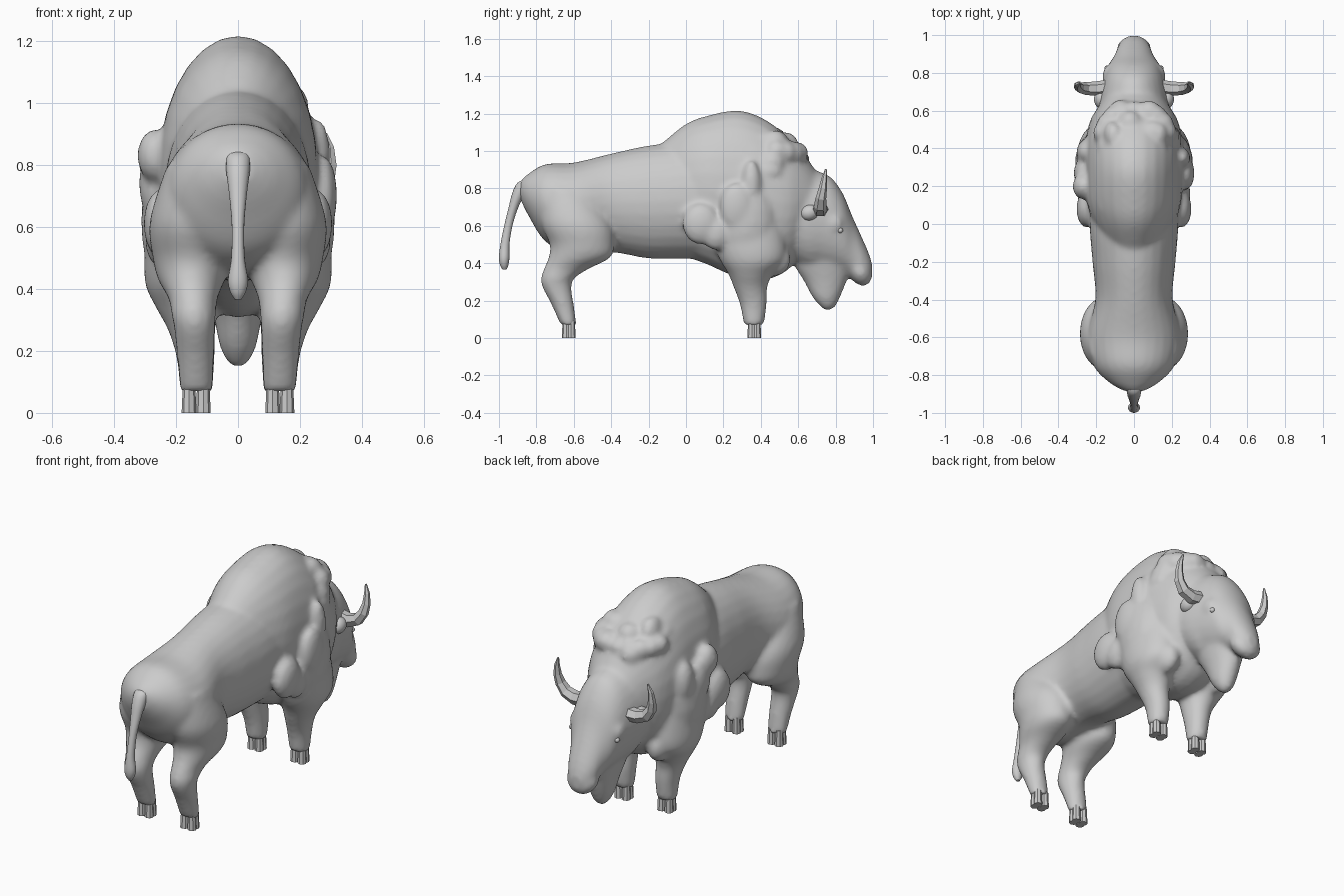
import bpy, bmesh, math, random
from mathutils import Matrix, Vector

if "Cube" in bpy.data.objects:
    bpy.data.objects.remove(bpy.data.objects["Cube"])

random.seed(4)


def resample(rows, steps=5):
    """Catmull-Rom through rows of numbers."""
    out = []
    n = len(rows)
    for i in range(n - 1):
        a, b, c, d = rows[max(i - 1, 0)], rows[i], rows[i + 1], rows[min(i + 2, n - 1)]
        for k in range(steps):
            t = k / steps
            out.append([0.5 * (2 * q + (r - p) * t + (2 * p - 5 * q + 4 * r - s) * t * t
                               + (3 * q - p - 3 * r + s) * t ** 3)
                        for p, q, r, s in zip(a, b, c, d)])
    return out + [list(rows[-1])]


def loft(bm, rows, axis, sx=1, sides=28):
    """Elliptical loft. axis 'y': (y, z, half_w, half_h); axis 'z': (z, x, y, rx, ry)."""
    rings = []
    for r in resample(rows):
        ring = []
        for i in range(sides):
            a = 2 * math.pi * i / sides
            c, s = math.cos(a), math.sin(a)
            if axis == 'y':
                co = (r[2] * c, r[0], r[1] + r[3] * s)
            else:
                co = (sx * (r[1] + r[3] * c), r[2] + r[4] * s, r[0])
            ring.append(bm.verts.new(co))
        rings.append(ring)
    faces = [bm.faces.new(rings[0]), bm.faces.new(rings[-1])]
    for a, b in zip(rings, rings[1:]):
        for i in range(sides):
            j = (i + 1) % sides
            faces.append(bm.faces.new((a[i], a[j], b[j], b[i])))
    bmesh.ops.recalc_face_normals(bm, faces=faces)


def blob(bm, centre, radii, tilt=0.0):
    m = (Matrix.Translation(centre) @ Matrix.Rotation(tilt, 4, 'X')
         @ Matrix.Diagonal((*radii, 1)))
    bmesh.ops.create_uvsphere(bm, u_segments=20, v_segments=12, radius=1, matrix=m)


def finish(bm, name, angle=60):
    me = bpy.data.meshes.new(name)
    bm.to_mesh(me)
    bm.free()
    ob = bpy.data.objects.new(name, me)
    bpy.context.collection.objects.link(ob)
    bpy.ops.object.select_all(action='DESELECT')
    ob.select_set(True)
    bpy.context.view_layer.objects.active = ob
    bpy.ops.object.shade_smooth_by_angle(angle=math.radians(angle))
    return ob


bm = bmesh.new()
# trunk from rump to chest
loft(bm, [(-.885, .79, .05, .05), (-.84, .765, .13, .115), (-.75, .722, .215, .208),
          (-.6, .69, .25, .248), (-.4, .722, .205, .264), (-.2, .727, .22, .302),
          (0, .735, .235, .312), (.25, .72, .23, .3)], 'y')
# shaggy hump and mane
loft(bm, [(-.13, .86, .13, .18), (0, .80, .21, .345), (.12, .79, .25, .40),
          (.28, .77, .258, .447), (.42, .74, .258, .43), (.54, .72, .235, .36),
          (.62, .73, .19, .27), (.69, .73, .14, .17)], 'y')
# head
loft(bm, [(.55, .67, .19, .25), (.65, .635, .185, .268), (.72, .625, .172, .262),
          (.78, .605, .158, .25), (.84, .56, .138, .21), (.89, .485, .105, .165),
          (.94, .415, .085, .125), (.975, .38, .06, .08), (.995, .36, .03, .04)], 'y')
# muzzle
blob(bm, (0, .928, .362), (.092, .062, .088), .45)
# beard
loft(bm, [(.52, 0, .72, .13, .16), (.4, 0, .73, .10, .155), (.3, 0, .745, .076, .112),
          (.22, 0, .75, .06, .075), (.17, 0, .758, .038, .042), (.15, 0, .758, .018, .018)], 'z')
for s in (-1, 1):
    # hind leg
    loft(bm, [(.8, .12, -.65, .11, .13), (.62, .15, -.59, .135, .185), (.5, .15, -.557, .125, .172),
              (.43, .15, -.57, .108, .165), (.37, .145, -.64, .08, .12), (.32, .143, -.685, .072, .09),
              (.27, .14, -.69, .066, .077), (.18, .137, -.66, .06, .06),
              (.07, .135, -.628, .053, .043)], 'z', s)
    # front leg
    loft(bm, [(.75, .15, .3, .13, .2), (.55, .17, .33, .13, .2), (.42, .18, .355, .12, .175),
              (.34, .165, .345, .10, .118), (.27, .15, .345, .077, .09),
              (.18, .137, .36, .062, .072), (.07, .135, .363, .053, .054)], 'z', s)
    # shoulder mass, side hair lobe, elbow tuft
    blob(bm, (s * .198, .32, .62), (.115, .17, .26))
    blob(bm, (s * .25, .08, .61), (.055, .10, .11))
    blob(bm, (s * .25, .16, .56), (.05, .08, .09))
    blob(bm, (s * .17, .47, .42), (.06, .09, .09))
    # brow and cheek
    blob(bm, (s * .12, .79, .61), (.048, .055, .06))
# uneven hair ridges on the two flanks
blob(bm, (.258, .35, .82), (.04, .05, .13))
blob(bm, (.275, .27, .70), (.045, .09, .13))
blob(bm, (-.27, .20, .83), (.055, .07, .085))
blob(bm, (-.265, .27, .74), (.055, .08, .12))
blob(bm, (-.25, .38, .76), (.055, .07, .12))
# heavy curls overhanging the front edge of the mane
for i in range(9):
    a = math.radians(-84 + 21 * i)
    blob(bm, (.165 * math.sin(a), .47 + .13 * math.cos(a), 1.0 - .02 * math.cos(a)),
         [random.uniform(.05, .068)] * 3)
for x, y, z in ((-.07, .59, .96), (.08, .585, .99), (-.02, .53, 1.04), (.1, .48, 1.05)):
    blob(bm, (x, y, z), (.065, .07, .06))
# soft curls scattered on the sides of the hump
for i in range(20):
    a, y = random.choice((-1, 1)) * random.uniform(.45, 1.3), random.uniform(.1, .5)
    blob(bm, (.222 * math.sin(a), y, .75 + .37 * math.cos(a)),
         (random.uniform(.04, .05), .07, random.uniform(.05, .065)))
body = finish(bm, "body")
rm = body.modifiers.new("fuse", 'REMESH')
rm.mode = 'VOXEL'
rm.voxel_size = .014
rm.use_smooth_shade = True
sm = body.modifiers.new("soften", 'SMOOTH')
sm.factor = .5
sm.iterations = 8

# tail with tuft
bm = bmesh.new()
loft(bm, [(.85, 0, -.83, .022, .025), (.83, 0, -.86, .038, .04), (.78, 0, -.89, .038, .037),
          (.70, 0, -.922, .028, .026), (.60, 0, -.95, .02, .022), (.50, 0, -.968, .022, .024),
          (.43, 0, -.972, .032, .028), (.39, 0, -.972, .025, .022), (.365, 0, -.97, .01, .01)],
     'z', sides=16)
finish(bm, "tail")

for s, side in ((-1, "left"), (1, "right")):
    # horn: tapered, faceted curve
    cu = bpy.data.curves.new("horn", 'CURVE')
    cu.dimensions = '3D'
    cu.bevel_depth = 1
    cu.bevel_resolution = 1
    cu.use_fill_caps = True
    pts = [(.13, .725, .69, .04), (.2, .717, .685, .038), (.255, .717, .705, .034),
           (.287, .722, .75, .028), (.298, .732, .80, .022), (.296, .74, .855, .015),
           (.283, .748, .902, .005)]
    sp = cu.splines.new('POLY')
    sp.points.add(len(pts) - 1)
    for p, (x, y, z, r) in zip(sp.points, pts):
        p.co = (s * x, y, z, 1)
        p.radius = r
    horn = bpy.data.objects.new(side + "_horn", cu)
    bpy.context.collection.objects.link(horn)
    bpy.ops.object.select_all(action='DESELECT')
    horn.select_set(True)
    bpy.context.view_layer.objects.active = horn
    bpy.ops.object.convert(target='MESH')
    bpy.ops.object.shade_flat()

    # ear and eye
    bm = bmesh.new()
    blob(bm, (s * .172, .66, .67), (.04, .05, .042), .3)
    finish(bm, side + "_ear")
    bm = bmesh.new()
    blob(bm, (s * .143, .825, .575), (.014, .014, .014))
    finish(bm, side + "_eye")

    # hooves: clusters of flared columns
    for y, part in ((-.627, "hind"), (.365, "front")):
        bm = bmesh.new()
        for dx in (-.023, .023):
            for dy in (-.013, .013):
                bmesh.ops.create_cone(bm, cap_ends=True, segments=8, radius1=.024, radius2=.02,
                                      depth=.09, matrix=Matrix.Translation((s * .135 + dx, y + dy, .045)))
        finish(bm, f"{side}_{part}_hoof", 30)
